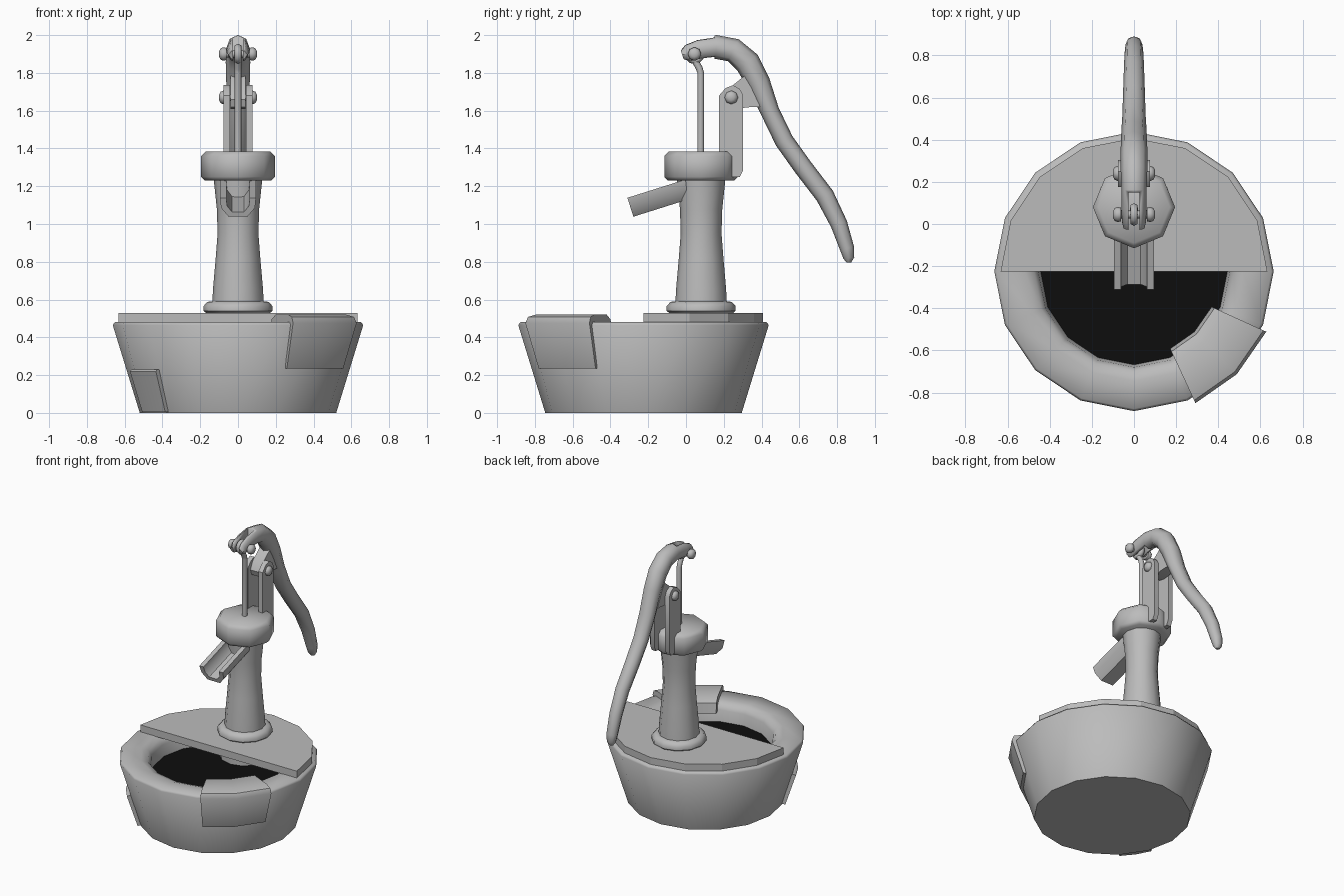
import bpy, bmesh, math
from mathutils import Matrix, Vector

cube = bpy.data.objects.get("Cube")
if cube:
    bpy.data.objects.remove(cube, do_unlink=True)


def material(name, colour):
    m = bpy.data.materials.new(name)
    m.use_nodes = True
    m.diffuse_color = colour
    bsdf = next(n for n in m.node_tree.nodes if n.type == 'BSDF_PRINCIPLED')
    bsdf.inputs["Base Color"].default_value = colour
    return m


GREY = material("plain grey", (0.5, 0.5, 0.5, 1))
BLACK = material("black water", (0.004, 0.004, 0.004, 1))


def finish(name, bm, mat=GREY, angle=35):
    bmesh.ops.recalc_face_normals(bm, faces=bm.faces)
    mesh = bpy.data.meshes.new(name)
    bm.to_mesh(mesh)
    bm.free()
    mesh.materials.append(mat)
    ob = bpy.data.objects.new(name, mesh)
    bpy.context.collection.objects.link(ob)
    bpy.ops.object.select_all(action='DESELECT')
    ob.select_set(True)
    bpy.context.view_layer.objects.active = ob
    bpy.ops.object.shade_smooth_by_angle(angle=math.radians(angle))
    return ob


def skin(bm, rings, closed=False):
    """Join rings of points with quads, cap the ends unless closed."""
    vs = [[bm.verts.new(p) for p in r] for r in rings]
    n = len(vs[0])
    last = len(vs) if closed else len(vs) - 1
    for i in range(last):
        a, b = vs[i], vs[(i + 1) % len(vs)]
        for k in range(n):
            bm.faces.new((a[k], a[(k + 1) % n], b[(k + 1) % n], b[k]))
    if not closed:
        bm.faces.new(vs[0])
        bm.faces.new(vs[-1])


def lathe(name, profile, sides, centre=(0, 0, 0), mat=GREY, angle=35):
    bm = bmesh.new()
    cx, cy, cz = centre
    steps = [2 * math.pi * k / sides for k in range(sides)]
    skin(bm, [[(cx + r * math.cos(a), cy + r * math.sin(a), cz + z) for a in steps]
              for r, z in profile])
    return finish(name, bm, mat, angle)


def arc_strip(name, section, degrees, centre_y):
    """Sweep a closed (radius, z) section through a few angles."""
    bm = bmesh.new()
    skin(bm, [[(r * math.cos(math.radians(d)), centre_y + r * math.sin(math.radians(d)), z)
               for r, z in section] for d in degrees])
    return finish(name, bm, angle=50)


def plate(name, outline, x0, x1):
    """Extrude a (y, z) outline along x."""
    bm = bmesh.new()
    skin(bm, [[(x, y, z) for y, z in outline] for x in (x0, x1)])
    return finish(name, bm)


def tube(name, path, sides):
    """Path points are (y, z, half thickness, half width in x)."""
    bm = bmesh.new()
    rings = []
    for i, (y, z, t, w) in enumerate(path):
        a, b = path[max(i - 1, 0)], path[min(i + 1, len(path) - 1)]
        d = Vector((0, b[0] - a[0], b[1] - a[1])).normalized()
        nrm = Vector((0, -d.z, d.y))
        rings.append([Vector((w * math.cos(q), y, z)) + nrm * t * math.sin(q)
                      for q in (2 * math.pi * k / sides for k in range(sides))])
    skin(bm, rings)
    return finish(name, bm, angle=50)


BY = -0.225   # basin centre
PY = 0.08     # pump centre

# Basin with a rounded rim and a recessed water surface
lathe("basin", [(0.52, 0), (0.663, 0.465), (0.652, 0.48), (0.52, 0.48), (0.475, 0.465),
                (0.455, 0.43), (0.44, 0.33)], 16, (0, BY, 0), angle=60)
lathe("water", [(0.45, 0.345), (0.45, 0.35)], 16, (0, BY, 0), BLACK)

# Half-round board over the back of the basin
bm = bmesh.new()
half = [(0.633 * math.cos(math.pi * k / 8), BY + 0.633 * math.sin(math.pi * k / 8))
        for k in range(9)]
skin(bm, [[(x, y, z) for x, y in half] for z in (0.478, 0.53)])
finish("half_board", bm, angle=15)

# Patch folded over the rim, and a small patch low on the wall
arc_strip("rim_patch", [(0.592, 0.235), (0.612, 0.235), (0.69, 0.475), (0.675, 0.508),
                        (0.63, 0.52), (0.47, 0.52), (0.42, 0.495), (0.405, 0.42),
                        (0.45, 0.42), (0.49, 0.47), (0.64, 0.47)], (-65, -45, -24.5), BY)
arc_strip("wall_patch", [(0.51, 0.005), (0.545, 0.005), (0.615, 0.22), (0.605, 0.23),
                         (0.575, 0.23)], (201.5, 213, 225), BY)

# Pump body
lathe("pump_base", [(0.17, 0.36), (0.17, 0.53), (0.183, 0.54), (0.183, 0.565), (0.162, 0.588),
                    (0.13, 0.59)], 12, (0, PY, 0), angle=50)
lathe("pump_column", [(0.137, 0.57), (0.132, 0.66), (0.118, 0.82), (0.108, 0.95),
                      (0.112, 1.08), (0.13, 1.25)], 12, (0, PY, 0))
lathe("pump_head", [(0.175, 1.23), (0.195, 1.25), (0.195, 1.36), (0.17, 1.385)],
      8, (0, PY, 0), angle=50)

# Open spout: a U-shaped channel sloping down to the front
section = [(-0.095, 0), (-0.09, -0.055), (-0.05, -0.105), (0.05, -0.105), (0.09, -0.055),
           (0.095, 0), (0.062, 0), (0.058, -0.045), (0.032, -0.078), (-0.032, -0.078),
           (-0.058, -0.045), (-0.062, 0)]
slope = math.radians(17.5)
bm = bmesh.new()
rings = []
for run in (0, 0.32):
    y, z = -0.005 - run * math.cos(slope), 1.235 - run * math.sin(slope)
    rings.append([(x, y - h * math.sin(slope), z + h * math.cos(slope)) for x, h in section])
skin(bm, rings)
finish("spout", bm)

# Twin bracket plates
bracket = [(0.175, 1.3), (0.235, 1.25), (0.285, 1.25), (0.303, 1.285), (0.303, 1.68),
           (0.285, 1.715), (0.25, 1.735), (0.21, 1.72), (0.175, 1.68)]
for side, s in (("left", 1), ("right", -1)):
    plate("bracket_" + side, bracket, s * 0.043, s * 0.077)

# Lug joining the handle to the bracket
plate("handle_lug", [(0.2, 1.66), (0.215, 1.62), (0.26, 1.61), (0.35, 1.62), (0.42, 1.62),
                     (0.37, 1.78), (0.31, 1.785), (0.23, 1.72)], -0.04, 0.04)

# Curved handle, slotted at the front into a fork
handle = tube("handle", [
    (-0.02, 1.895, 0.03, 0.05), (0.01, 1.905, 0.055, 0.057), (0.07, 1.925, 0.06, 0.06),
    (0.16, 1.937, 0.063, 0.06), (0.25, 1.92, 0.065, 0.063), (0.325, 1.855, 0.068, 0.065),
    (0.385, 1.745, 0.062, 0.062), (0.445, 1.595, 0.05, 0.06), (0.52, 1.44, 0.05, 0.055),
    (0.62, 1.3, 0.05, 0.052), (0.735, 1.15, 0.05, 0.048), (0.81, 1.0, 0.045, 0.045),
    (0.853, 0.87, 0.038, 0.04), (0.862, 0.82, 0.029, 0.032), (0.862, 0.796, 0.012, 0.014)], 8)
cutter = plate("slot_cutter", [(-0.2, 1.7), (0.15, 1.7), (0.15, 2.1), (-0.2, 2.1)],
               -0.026, 0.026)
cutter.hide_render = True
cut = handle.modifiers.new("slot", 'BOOLEAN')
cut.operation = 'DIFFERENCE'
cut.solver = 'EXACT'
cut.object = cutter
bpy.context.view_layer.objects.active = handle
bpy.ops.object.modifier_apply(modifier=cut.name)
bpy.data.objects.remove(cutter, do_unlink=True)

# Pull rod with an eye at the top
tube("pull_rod", [(0.078, 1.37, 0.018, 0.018), (0.078, 1.8, 0.018, 0.018),
                  (0.07, 1.825, 0.018, 0.018), (0.045, 1.87, 0.018, 0.018)], 8)
bm = bmesh.new()
eye = []
for i in range(12):
    a = math.pi * i / 6
    eye.append([(0.02 * math.sin(b), 0.045 + (0.036 + 0.018 * math.cos(b)) * math.cos(a),
                 1.9 + (0.036 + 0.018 * math.cos(b)) * math.sin(a))
                for b in (math.pi * k / 3 for k in range(6))])
skin(bm, eye, closed=True)
finish("rod_eye", bm, angle=70)

# Bolts with domed heads on both sides
for name, y, z in (("rod_bolt", 0.045, 1.9), ("bracket_bolt", 0.24, 1.67)):
    bolt = lathe(name, [(0.015, -0.1), (0.03, -0.092), (0.036, -0.077), (0.032, -0.062),
                        (0.018, -0.06), (0.018, 0.06), (0.032, 0.062), (0.036, 0.077),
                        (0.03, 0.092), (0.015, 0.1)], 8, angle=50)
    bolt.data.transform(Matrix.Translation((0, y, z)) @ Matrix.Rotation(math.pi / 2, 4, 'Y'))
